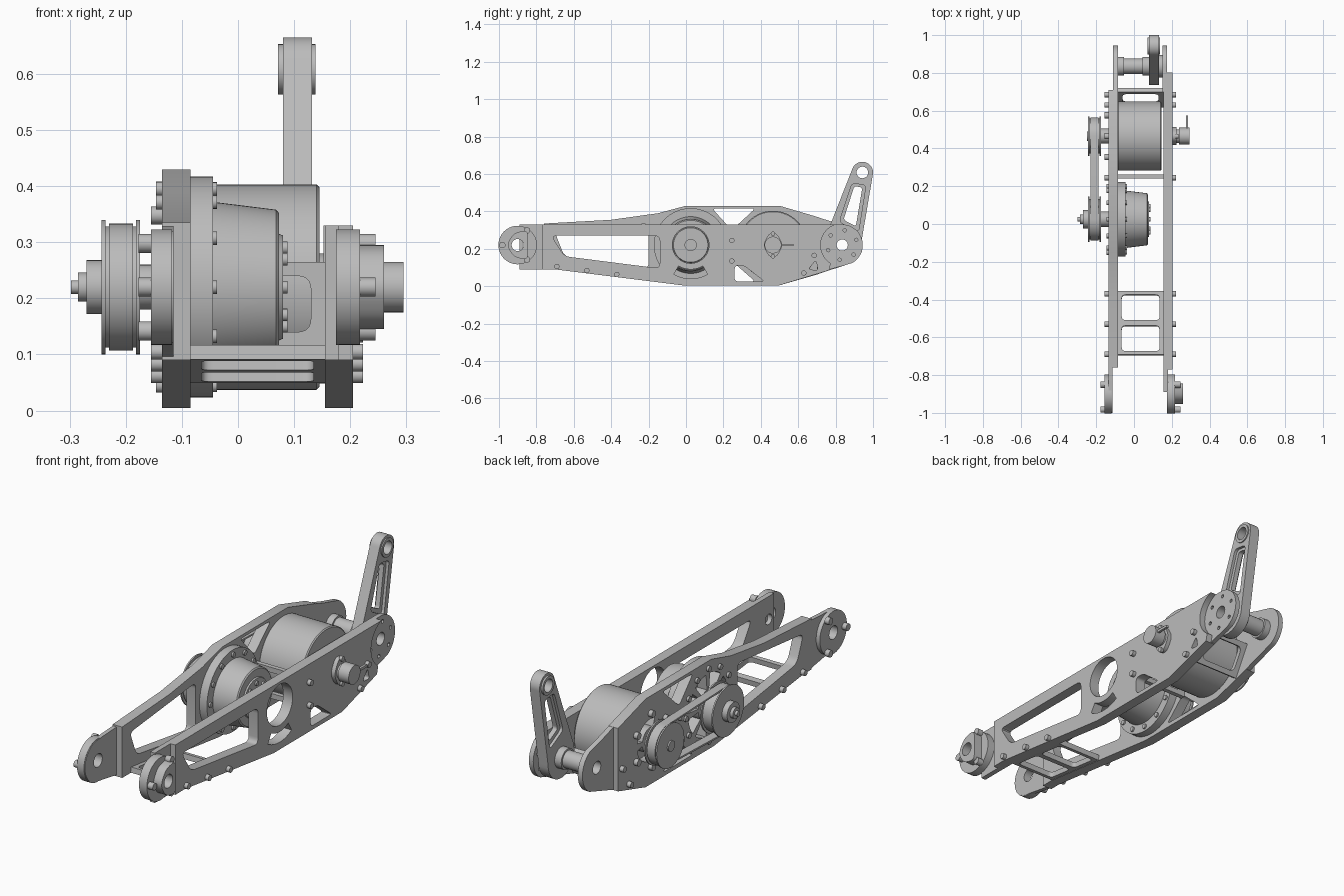
import bpy, bmesh, math
from mathutils import Matrix, Vector

if "Cube" in bpy.data.objects:
    bpy.data.objects.remove(bpy.data.objects["Cube"], do_unlink=True)

grey = bpy.data.materials.new("machined grey")
grey.use_nodes = True
grey.diffuse_color = (0.5, 0.5, 0.5, 1)
grey.node_tree.nodes["Principled BSDF"].inputs["Base Color"].default_value = (0.5, 0.5, 0.5, 1)

# Local x, y, z of a side profile become world y, z, x
SIDE = Matrix(((0, 0, 1, 0), (1, 0, 0, 0), (0, 1, 0, 0), (0, 0, 0, 1)))
AXLE = 0.22
FRONT, GEAR, MOTOR, REAR = (-0.9, AXLE), (0.025, AXLE), (0.465, AXLE), (0.835, AXLE)


def finish(name, mesh):
    bm = bmesh.new()
    bm.from_mesh(mesh)
    bmesh.ops.remove_doubles(bm, verts=bm.verts, dist=0.00005)
    bmesh.ops.recalc_face_normals(bm, faces=bm.faces)
    bm.to_mesh(mesh)
    bm.free()
    mesh.materials.clear()
    mesh.materials.append(grey)
    obj = bpy.data.objects.new(name, mesh)
    bpy.context.collection.objects.link(obj)
    bpy.ops.object.select_all(action='DESELECT')
    obj.select_set(True)
    bpy.context.view_layer.objects.active = obj
    bpy.ops.object.shade_smooth_by_angle(angle=math.radians(30))
    return obj


def plate(name, d0, d1, loops, matrix=SIDE):
    """Extrude flat outlines (inner loops are holes) from depth d0 to d1."""
    cu = bpy.data.curves.new(name, 'CURVE')
    cu.dimensions, cu.fill_mode, cu.extrude = '2D', 'BOTH', (d1 - d0) / 2
    for loop in loops:
        sp = cu.splines.new('POLY')
        sp.points.add(len(loop) - 1)
        for p, co in zip(sp.points, loop):
            p.co = (co[0], co[1], 0, 1)
        sp.use_cyclic_u = True
    tmp = bpy.data.objects.new("outline", cu)
    bpy.context.collection.objects.link(tmp)
    deps = bpy.context.evaluated_depsgraph_get()
    mesh = bpy.data.meshes.new_from_object(tmp.evaluated_get(deps))
    bpy.data.objects.remove(tmp, do_unlink=True)
    mesh.transform(matrix @ Matrix.Translation((0, 0, (d0 + d1) / 2)))
    return finish(name, mesh)


def arc(c, r, a0, a1, n=20):
    return [(c[0] + r * math.cos(math.radians(a0 + (a1 - a0) * i / n)),
             c[1] + r * math.sin(math.radians(a0 + (a1 - a0) * i / n))) for i in range(n + 1)]


def circle(c, r, n=40):
    return arc(c, r, 0, 360, n)[:-1]


def slot(c, r0, r1, a0, a1):
    return arc(c, r0, a0, a1, 12) + arc(c, r1, a1, a0, 12)


def ring(c, r, count, turn=0):
    return arc(c, r, turn, turn + 360, count)[:-1]


def rounded(pts, r, n=5):
    out = []
    for i, p in enumerate(pts):
        p, a, b = Vector(p), Vector(pts[i - 1]), Vector(pts[(i + 1) % len(pts)])
        s = p + (a - p).normalized() * min(r, (a - p).length * 0.45)
        e = p + (b - p).normalized() * min(r, (b - p).length * 0.45)
        out += [tuple(s.lerp(p, k / n).lerp(p.lerp(e, k / n), k / n)) for k in range(n + 1)]
    return out


def bolts(name, spots, d0, d1, r=0.014):
    plate(name, d0, d1, [circle(s, r, 16) for s in spots])


def lathe(name, c, profile, steps=64):
    """Spin (x, radius) points around the sideways axle through c."""
    bm = bmesh.new()
    vs = [bm.verts.new((x, c[0], c[1] + r)) for x, r in profile]
    es = [bm.edges.new(pair) for pair in zip(vs, vs[1:])]
    bmesh.ops.spin(bm, geom=vs + es, cent=(0, *c), axis=(1, 0, 0), angle=math.tau, steps=steps)
    mesh = bpy.data.meshes.new(name)
    bm.to_mesh(mesh)
    bm.free()
    return finish(name, mesh)


# Side plate on +x with its windows
tail = arc(REAR, 0.115, 238, 107)
plate("left_side_plate", 0.155, 0.205, [
    [(-0.77, 0.09), (-0.7, 0.09), (-0.02, 0.005), (0.5, 0.005), (0.765, 0.085)] + tail + [(-0.77, 0.33)],
    rounded([(-0.72, 0.27), (-0.65, 0.16), (-0.14, 0.095), (-0.14, 0.27)], 0.03),
    circle(GEAR, 0.098), slot(GEAR, 0.13, 0.18, 240, 300),
    rounded([(0.26, 0.11), (0.31, 0.11), (0.42, 0.025), (0.26, 0.025)], 0.02),
    rounded([(0.655, 0.09), (0.695, 0.14), (0.705, 0.085)], 0.015)])
plate("left_front_web", 0.155, 0.18, [
    [(-0.89, 0.09), (-0.75, 0.09), (-0.75, 0.33), (-0.89, 0.33)], circle((-0.85, AXLE), 0.025)])
plate("left_rear_web", 0.152, 0.175, [
    [(0.7, 0.07), (0.86, 0.115)] + arc(REAR, 0.11, -60, 92) + [(0.7, 0.33)], circle(REAR, 0.03)]
    + [circle(p, 0.009, 12) for p in ring(REAR, 0.08, 6, 20)])

# Taller side plate on -x with housing openings
plate("right_side_plate", -0.135, -0.085, [
    [(-0.76, 0.09), (-0.7, 0.09), (-0.02, 0.005), (0.5, 0.005), (0.71, 0.065), (0.71, 0.368),
     (0.5, 0.43), (0, 0.43), (-0.15, 0.39), (-0.4, 0.355), (-0.76, 0.335)],
    rounded([(-0.7, 0.285), (-0.65, 0.16), (-0.2, 0.095), (-0.2, 0.335), (-0.4, 0.315)], 0.03),
    rounded([(0.14, 0.415), (0.37, 0.415), (0.245, 0.3)], 0.02),
    rounded([(0.14, 0.025), (0.37, 0.025), (0.25, 0.13)], 0.02)]
    + [slot(GEAR, 0.075, 0.15, a + 6, a + 39) for a in range(0, 360, 45)]
    + [slot(MOTOR, 0.06, 0.1, a + 10, a + 110) for a in range(0, 360, 120)])
plate("right_rear_web", -0.11, -0.085, [
    [(0.69, 0.06), (0.86, 0.115)] + arc(REAR, 0.11, -60, 60) + [(0.79, 0.342), (0.69, 0.373)],
    circle(REAR, 0.03)])

# Front pivot lugs and hub
for side, d0, d1 in (("left", 0.175, 0.217), ("right", -0.155, -0.118)):
    plate(side + "_front_lug", d0, d1, [circle(FRONT, 0.103, 56), circle(FRONT, 0.032)])
plate("right_front_web", -0.135, -0.115, [
    arc(FRONT, 0.1, 90, 270) + [(-0.72, 0.09), (-0.72, 0.33)], circle(FRONT, 0.032)])
plate("front_hub", 0.215, 0.26, [
    rounded([(-0.96, 0.22), (-0.92, 0.285), (-0.845, 0.3), (-0.845, 0.14), (-0.92, 0.155)], 0.03),
    circle(FRONT, 0.032)])
lug_spots = [(-0.982, AXLE), (-0.85, 0.298), (-0.85, 0.142)]
bolts("left_lug_bolts", lug_spots, 0.215, 0.245, 0.017)
bolts("right_lug_bolts", lug_spots, -0.177, -0.155, 0.017)

# Cross braces between the plates
slope = Matrix.Translation((0.035, -0.525, 0.083)) @ Matrix.Rotation(-0.124, 4, 'X')
plate("front_ladder", -0.013, 0.013, [
    [(-0.12, -0.17), (0.12, -0.17), (0.12, 0.17), (-0.12, 0.17)]]
    + [rounded([(-0.1, y), (0.1, y), (0.1, y + 0.135), (-0.1, y + 0.135)], 0.02) for y in (-0.15, 0.015)], slope)
for name, y, z, tilt, h in (("middle_brace", 0.252, 0.19, 90, 0.075), ("rear_brace", 0.668, 0.128, 61, 0.085)):
    turn = Matrix.Translation((0.035, y, z)) @ Matrix.Rotation(math.radians(tilt), 4, 'X')
    plate(name, -0.011, 0.011, [
        [(-0.12, -h), (0.12, -h), (0.12, h), (-0.12, h)],
        rounded([(-0.095, 0.025 - h), (0.095, 0.025 - h), (0.095, h - 0.025), (-0.095, h - 0.025)], 0.025)], turn)
brace_spots = [(-0.69, 0.105), (-0.53, 0.084), (-0.37, 0.063),
               (0.245, 0.245), (0.245, 0.135), (0.63, 0.07), (0.685, 0.165)]
bolts("left_brace_bolts", brace_spots, 0.2, 0.223)
bolts("right_brace_bolts", brace_spots, -0.155, -0.13)

# Gear reducer and motor
lathe("gear_reducer", GEAR, [(-0.085, 0), (-0.085, 0.197), (-0.045, 0.197), (-0.045, 0.152),
                             (0.068, 0.138), (0.073, 0.132), (0.073, 0.095), (0.08, 0.092),
                             (0.08, 0.03), (0.07, 0.03), (0.07, 0)])
bolts("reducer_output_bolts", ring(GEAR, 0.07, 8), 0.075, 0.088, 0.011)
bolts("reducer_flange_bolts", ring(GEAR, 0.175, 12), -0.05, -0.037, 0.012)
bolts("reducer_mount_bolts", ring(GEAR, 0.175, 12), -0.146, -0.13, 0.013)
lathe("motor", MOTOR, [(-0.088, 0), (-0.088, 0.178), (-0.083, 0.183), (0.14, 0.183), (0.145, 0.178), (0.145, 0)])
bolts("motor_mount_bolts", ring(MOTOR, 0.128, 6, 30), -0.155, -0.13, 0.016)

# Pulleys, shafts and belt
for name, c, r in (("gear_pulley", GEAR, 0.12), ("motor_pulley", MOTOR, 0.105)):
    lathe(name, c, [(-0.243, 0), (-0.243, r), (-0.236, r), (-0.236, r - 0.012), (-0.182, r - 0.012),
                    (-0.182, r), (-0.175, r), (-0.175, 0.04), (-0.12, 0.04), (-0.085, 0.03), (-0.085, 0)])
lathe("gear_pulley_hub", GEAR, [(-0.24, 0.048), (-0.27, 0.048), (-0.27, 0.026), (-0.285, 0.026),
                                (-0.285, 0.012), (-0.298, 0.012), (-0.298, 0)], 40)
lathe("motor_pulley_cap", MOTOR, [(-0.24, 0.025), (-0.25, 0.025), (-0.25, 0)], 32)
plate("drive_belt", -0.23, -0.187, [
    arc(MOTOR, 0.099 - t, -90, 90) + arc(GEAR, 0.113 - t, 90, 270) for t in (0, 0.008)])

# Encoder on the motor axis with a pin
plate("encoder_mount", 0.2, 0.225, [
    rounded([(0.41, 0.22), (0.445, 0.285), (0.485, 0.285), (0.52, 0.22), (0.485, 0.155), (0.445, 0.155)], 0.03)])
bolts("encoder_bolts", [(MOTOR[0], 0.28), (MOTOR[0], 0.16)], 0.22, 0.235, 0.012)
lathe("encoder", MOTOR, [(0.2, 0.035), (0.238, 0.035), (0.238, 0.045), (0.295, 0.045), (0.295, 0)], 40)
plate("encoder_pin", 0.274, 0.286, [[(0.49, 0.214), (0.575, 0.214), (0.575, 0.226), (0.49, 0.226)]])

# Rear crank lever on its hollow shaft
TIP = (0.943, 0.608)
crank = arc(TIP, 0.057, -10, 162) + arc(REAR, 0.1, 150, 360)
plate("crank_lever", 0.08, 0.132, [
    crank, circle(TIP, 0.031), circle(REAR, 0.03),
    rounded([(0.82, 0.345), (0.888, 0.55), (0.962, 0.54), (0.922, 0.29)], 0.02)])
plate("crank_inner_rim", 0.094, 0.118, [
    rounded([(0.815, 0.34), (0.885, 0.555), (0.965, 0.545), (0.925, 0.285)], 0.02),
    rounded([(0.842, 0.355), (0.9, 0.535), (0.943, 0.528), (0.908, 0.32)], 0.015)])
plate("crank_tip_bearing", 0.071, 0.138, [circle(TIP, 0.045), circle(TIP, 0.031)])
plate("crank_hub", 0.125, 0.155, [circle(REAR, 0.06), circle(REAR, 0.03)])
plate("crank_shaft", -0.087, 0.082, [circle(REAR, 0.041), circle(REAR, 0.03)])
for x in (-0.087, 0.045):
    plate("shaft_collar", x, x + 0.035, [circle(REAR, 0.05), circle(REAR, 0.03)])
